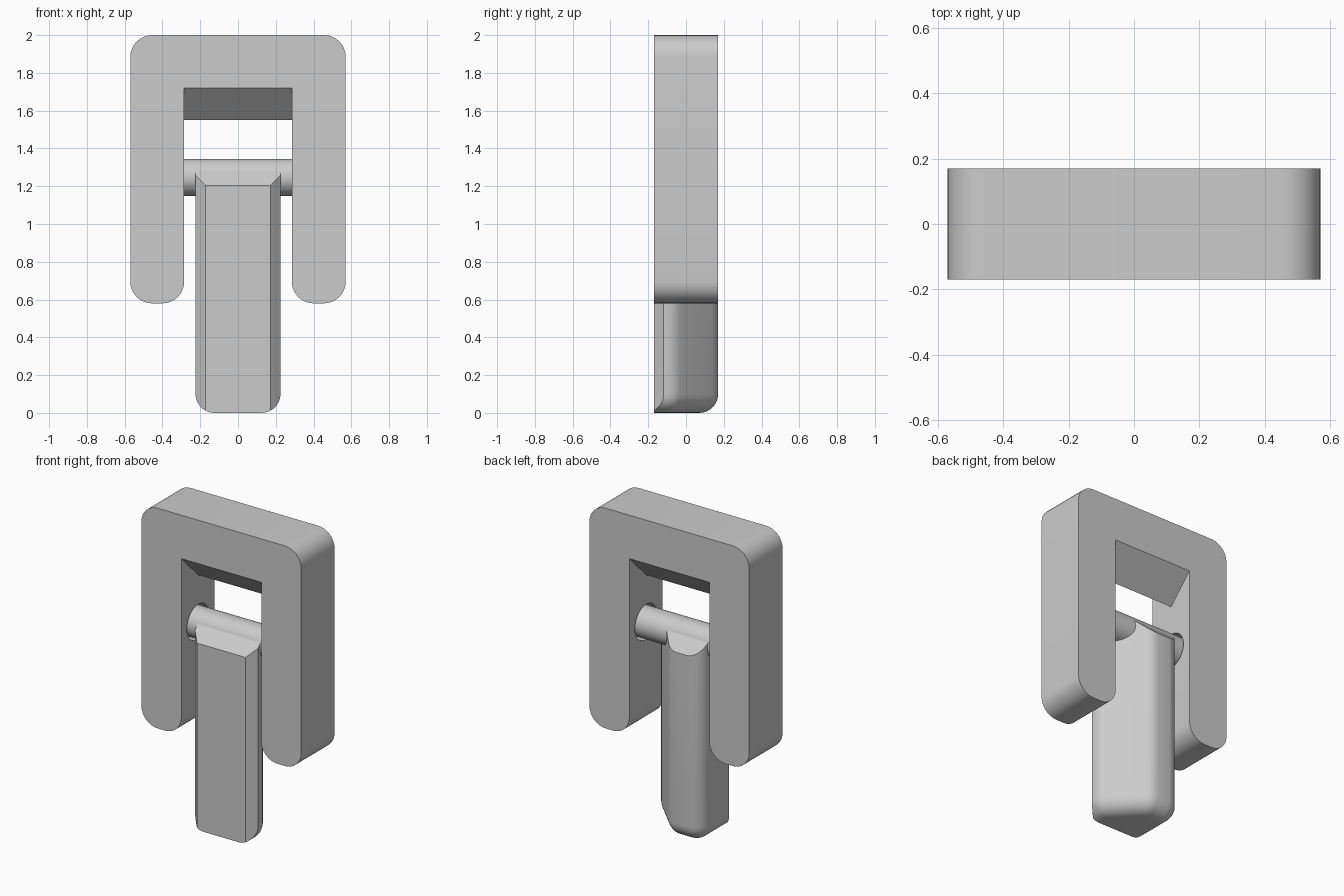
import bpy, bmesh, math
from mathutils import Vector, Matrix

cube = bpy.data.objects.get("Cube")
if cube:
    bpy.data.objects.remove(cube, do_unlink=True)

grey = bpy.data.materials.new("light_grey")
grey.use_nodes = True
grey.diffuse_color = (0.6, 0.6, 0.6, 1)
grey.node_tree.nodes["Principled BSDF"].inputs["Base Color"].default_value = (0.6, 0.6, 0.6, 1)

PIN_Z = 1.247
DEPTH = 0.17


def make_object(name, bm):
    bmesh.ops.recalc_face_normals(bm, faces=bm.faces)
    mesh = bpy.data.meshes.new(name)
    bm.to_mesh(mesh)
    bm.free()
    mesh.materials.append(grey)
    obj = bpy.data.objects.new(name, mesh)
    bpy.context.collection.objects.link(obj)
    return obj


def activate(obj):
    bpy.ops.object.select_all(action='DESELECT')
    obj.select_set(True)
    bpy.context.view_layer.objects.active = obj


def smooth(obj):
    activate(obj)
    bpy.ops.object.shade_smooth_by_angle(angle=math.radians(30))


def arc(cx, cz, r, start, steps=8):
    """Quarter arc in the xz plane, running anticlockwise."""
    angles = [math.radians(start + 90 * i / steps) for i in range(steps + 1)]
    return [(cx + r * math.cos(a), cz + r * math.sin(a)) for a in angles]


def rod(name, radius, half_length):
    """Cylinder along x at the hinge height."""
    bm = bmesh.new()
    place = Matrix.Translation((0, 0, PIN_Z)) @ Matrix.Rotation(math.pi / 2, 4, 'Y')
    bmesh.ops.create_cone(bm, cap_ends=True, segments=48, radius1=radius,
                          radius2=radius, depth=2 * half_length, matrix=place)
    return make_object(name, bm)


def slice_off(bm, point, normal):
    """Remove what lies beyond a plane and close the cut."""
    geom = bm.verts[:] + bm.edges[:] + bm.faces[:]
    cut = bmesh.ops.bisect_plane(bm, geom=geom, dist=1e-5, plane_co=point,
                                 plane_no=Vector(normal).normalized(), clear_outer=True)
    rim = [e for e in cut["geom_cut"] if isinstance(e, bmesh.types.BMEdge)]
    bmesh.ops.edgeloop_fill(bm, edges=rim)


# Frame: U-shaped outline with rounded outer corners and leg ends
OUT, INN, LOW, TOP, ROOF, R = 0.57, 0.285, 0.58, 2.0, 1.72, 0.115
right_half = ([(INN, ROOF)] + arc(INN + R, LOW + R, R, 180)
              + arc(OUT - R, LOW + R, R, 270) + arc(OUT - R, TOP - R, R, 0))
outline = right_half + [(-x, z) for x, z in reversed(right_half)]
bm = bmesh.new()
face = bm.faces.new([bm.verts.new((x, -DEPTH, z)) for x, z in outline])
ext = bmesh.ops.extrude_face_region(bm, geom=[face])
bmesh.ops.translate(bm, vec=(0, 2 * DEPTH, 0),
                    verts=[v for v in ext["geom"] if isinstance(v, bmesh.types.BMVert)])

# Ridge along the underside of the crossbar
bmesh.ops.bisect_plane(bm, geom=bm.verts[:] + bm.edges[:] + bm.faces[:],
                       plane_co=(0, 0, 0), plane_no=(0, 1, 0))
for v in bm.verts:
    if abs(v.co.y) < 1e-4 and abs(v.co.z - ROOF) < 1e-4:
        v.co.z = 1.55
frame = make_object("frame", bm)

# Blind pin sockets in the legs
cutter = rod("socket_cutter", 0.114, 0.4)
cutter.hide_render = True
mod = frame.modifiers.new("sockets", 'BOOLEAN')
mod.operation = 'DIFFERENCE'
mod.solver = 'EXACT'
mod.object = cutter
activate(frame)
bpy.ops.object.modifier_apply(modifier="sockets")
bpy.data.objects.remove(cutter, do_unlink=True)
smooth(frame)

# Hinge pin
smooth(rod("hinge_pin", 0.098, 0.4))

# Paddle: rounded hull with one broad slanted back corner, then flat cuts
ROUND = 0.1
core = [(-0.125, 0.07), (-0.045, 0.07), (0.125, -0.1), (0.125, -0.5), (-0.125, -0.5)]
bm = bmesh.new()
for x, y in core:
    for z in (ROUND, 1.7):
        bmesh.ops.create_uvsphere(bm, u_segments=32, v_segments=16, radius=ROUND,
                                  matrix=Matrix.Translation((x, y, z)))
hull = bmesh.ops.convex_hull(bm, input=bm.verts[:])
inner = {g for g in hull["geom_interior"] + hull["geom_unused"]
         if isinstance(g, bmesh.types.BMVert)}
bmesh.ops.delete(bm, geom=list(inner), context='VERTS')
bmesh.ops.dissolve_limit(bm, angle_limit=0.01, verts=bm.verts[:], edges=bm.edges[:])

slice_off(bm, (0, -DEPTH, 0), (0, -1, 0))
for side in (-1, 1):
    slice_off(bm, (side * 0.173, -DEPTH, 0), (side, -1, 0))
slice_off(bm, (0, 0, 1.335), (0, 0, 1))
for side in (-1, 1):
    slice_off(bm, (0, side * DEPTH, 1.205), (0, side, 1))
smooth(make_object("paddle", bm))
